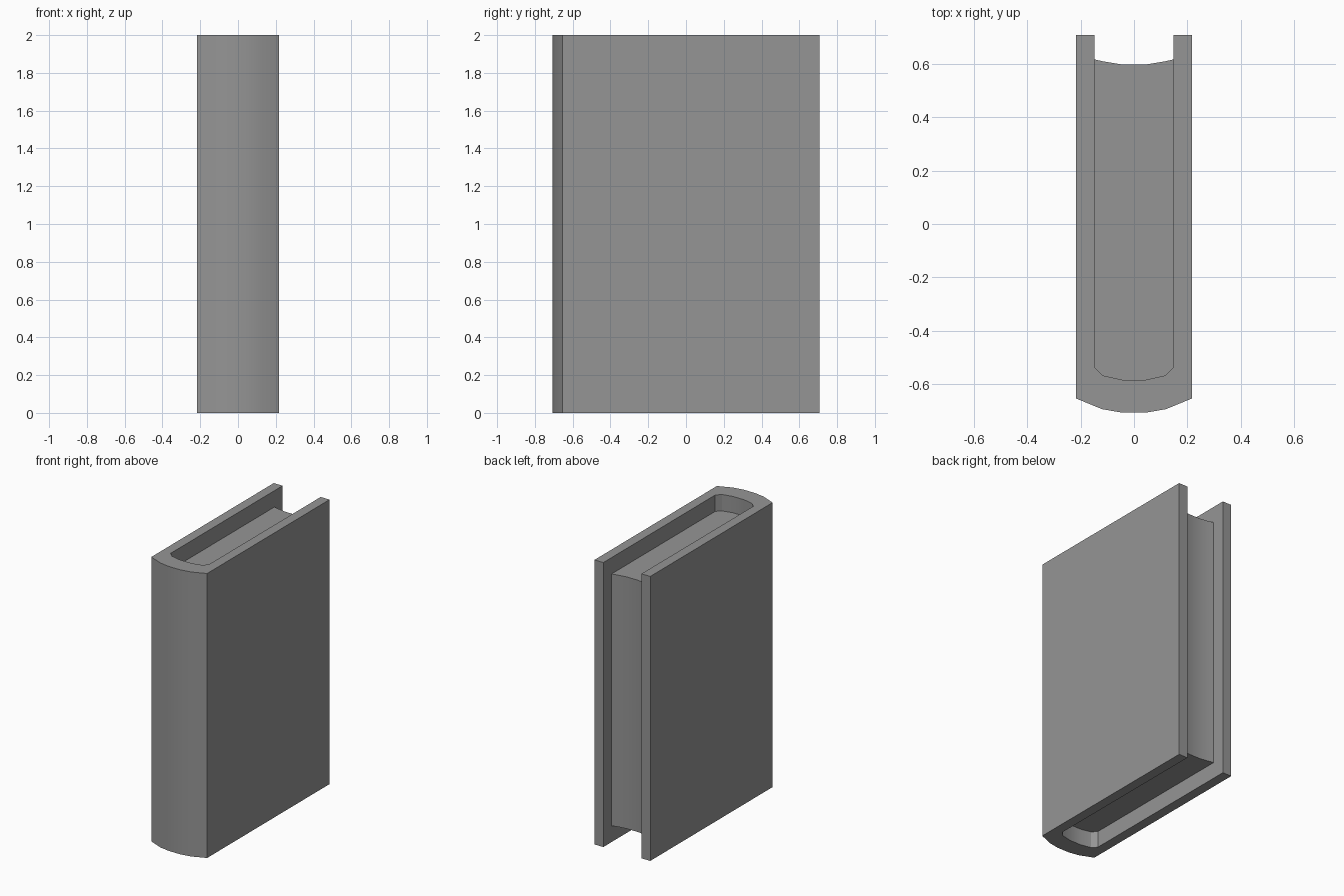
import bpy
import bmesh
import math

cube = bpy.data.objects.get("Cube")
if cube:
    bpy.data.objects.remove(cube, do_unlink=True)

HEIGHT = 2.0
RECESS = 0.115   # how far the page block sits inside the cover, top and bottom

grey = bpy.data.materials.new("grey")
grey.use_nodes = True
grey.diffuse_color = (0.30, 0.30, 0.30, 1)
grey.node_tree.nodes["Principled BSDF"].inputs["Base Color"].default_value = (0.30, 0.30, 0.30, 1)


def mirrored(half):
    """Complete a half profile (left to centre) across x = 0."""
    return half + [(-x, y) for x, y in reversed(half)]


def prism(name, outline, z0, z1):
    """Extrude a closed flat outline upward into a solid."""
    bm = bmesh.new()
    base = bm.faces.new([bm.verts.new((x, y, z0)) for x, y in outline])
    top = bmesh.ops.extrude_face_region(bm, geom=[base], use_keep_orig=True)
    verts = [g for g in top["geom"] if isinstance(g, bmesh.types.BMVert)]
    bmesh.ops.translate(bm, verts=verts, vec=(0, 0, z1 - z0))
    bmesh.ops.recalc_face_normals(bm, faces=bm.faces)
    mesh = bpy.data.meshes.new(name)
    bm.to_mesh(mesh)
    bm.free()
    obj = bpy.data.objects.new(name, mesh)
    bpy.context.collection.objects.link(obj)
    mesh.materials.append(grey)
    bpy.ops.object.select_all(action='DESELECT')
    obj.select_set(True)
    bpy.context.view_layer.objects.active = obj
    bpy.ops.object.shade_smooth_by_angle(angle=math.radians(30))
    return obj


# Profiles seen from above: rounded spine outside and inside, hollow fore edge
spine_outer = mirrored([(-0.217, -0.653), (-0.12, -0.693), (-0.045, -0.706)])
spine_inner = mirrored([(-0.148, -0.536), (-0.117, -0.567), (-0.045, -0.583)])
fore_edge = mirrored([(-0.148, 0.616), (-0.117, 0.609), (-0.045, 0.597)])

# Cover: two boards joined by the spine
outer = [(-0.217, 0.707)] + spine_outer + [(0.217, 0.707)]
inner = [(-0.148, 0.707)] + spine_inner + [(0.148, 0.707)]
prism("cover", outer + inner[::-1], 0, HEIGHT)

# Page block, recessed between the boards
prism("pages", spine_inner + fore_edge[::-1], RECESS, HEIGHT - RECESS)
